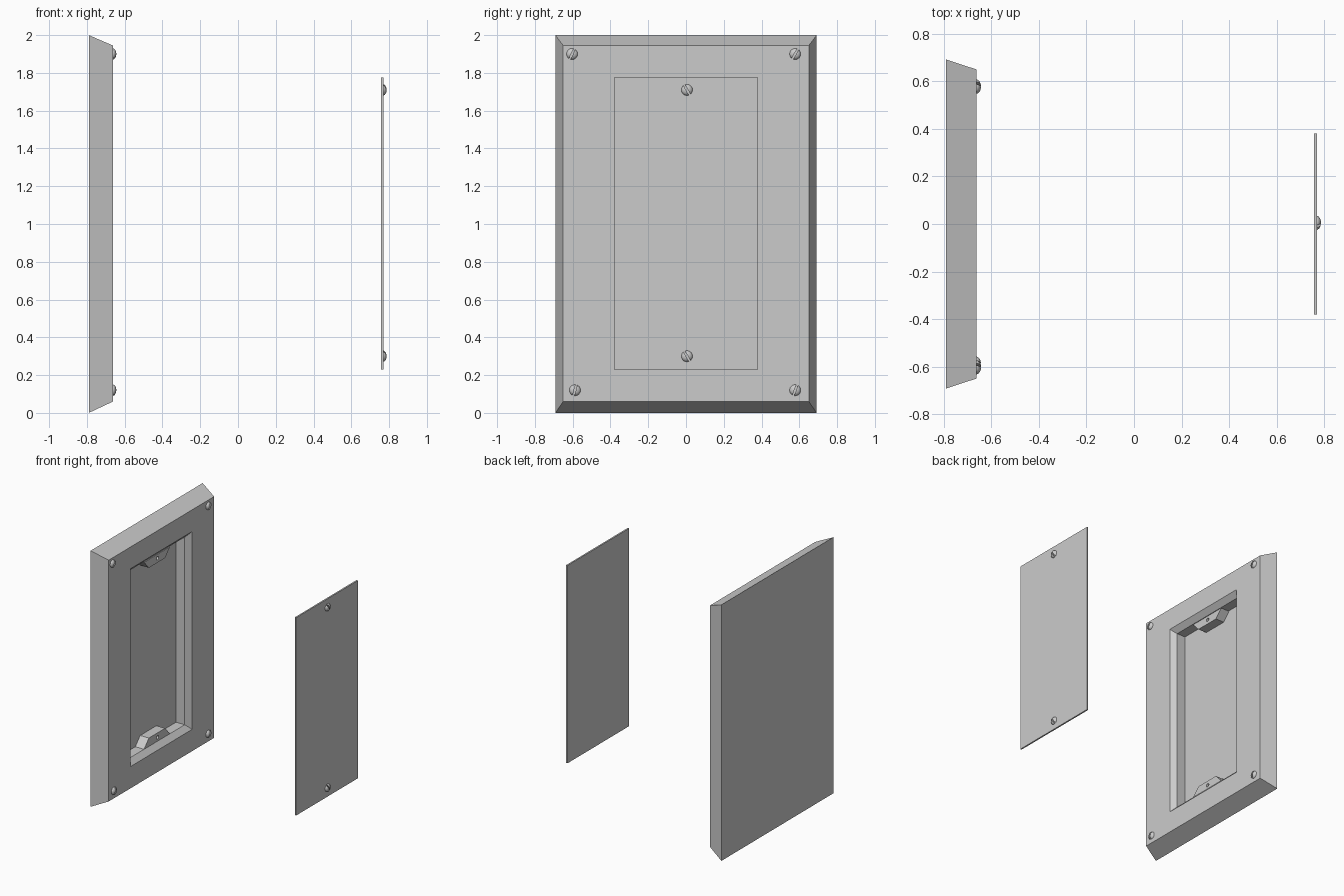
import bpy, bmesh, math
from mathutils import Matrix, Vector

if "Cube" in bpy.data.objects:
    bpy.data.objects.remove(bpy.data.objects["Cube"])

MID = 1.0   # mid-height of the frame


def finish(name, bm, smooth=False):
    bmesh.ops.recalc_face_normals(bm, faces=bm.faces)
    me = bpy.data.meshes.new(name)
    bm.to_mesh(me)
    bm.free()
    ob = bpy.data.objects.new(name, me)
    bpy.context.collection.objects.link(ob)
    if smooth:
        bpy.ops.object.select_all(action='DESELECT')
        ob.select_set(True)
        bpy.context.view_layer.objects.active = ob
        bpy.ops.object.shade_smooth_by_angle(angle=math.radians(35))
    return ob


def ring_solid(name, rings):
    """Loft rectangular rings (x, half_y, z0, z1), capping both ends."""
    bm = bmesh.new()
    loops = [[bm.verts.new((x, sy * hy, z)) for sy, z in
              ((-1, z0), (1, z0), (1, z1), (-1, z1))] for x, hy, z0, z1 in rings]
    for a, b in zip(loops, loops[1:]):
        for i in range(4):
            j = (i + 1) % 4
            bm.faces.new((a[i], a[j], b[j], b[i]))
    bm.faces.new(loops[0])
    bm.faces.new(loops[-1])
    return finish(name, bm)


def screw(name, x, y, z, angle):
    """Domed head made of two halves either side of a slot."""
    r, h, slot = 0.03, 0.02, 0.005
    bm = bmesh.new()
    for s in (-1, 1):
        part = bmesh.new()
        bmesh.ops.create_uvsphere(part, u_segments=24, v_segments=12, radius=1,
                                  matrix=Matrix.Diagonal((r, r, h, 1)))
        for co, no in (((0, 0, 0), (0, 0, -1)), ((s * slot, 0, 0), (-s, 0, 0))):
            geom = part.verts[:] + part.edges[:] + part.faces[:]
            cut = bmesh.ops.bisect_plane(part, geom=geom, plane_co=Vector(co),
                                         plane_no=Vector(no), clear_outer=True)
            edges = [e for e in cut['geom_cut'] if isinstance(e, bmesh.types.BMEdge)]
            bmesh.ops.holes_fill(part, edges=edges, sides=0)
        tmp = bpy.data.meshes.new("tmp")
        part.to_mesh(tmp)
        part.free()
        bm.from_mesh(tmp)
        bpy.data.meshes.remove(tmp)
    # slot runs along local y; turn it, then point the dome to +x
    face_x = Matrix(((0, 0, 1), (1, 0, 0), (0, 1, 0))).to_4x4()
    turn = Matrix.Rotation(math.radians(angle), 4, 'Z')
    bm.transform(Matrix.Translation((x, y, z)) @ face_x @ turn)
    return finish(name, bm, smooth=True)


def tab(name, z_sign):
    """Trapezoid mounting tab with a drilled screw hole."""
    bm = bmesh.new()
    prof = [(-0.16, 0.73), (0.16, 0.73), (0.10, 0.665), (-0.10, 0.665)]
    f = bm.faces.new([bm.verts.new((-0.775, y, MID + z_sign * d)) for y, d in prof])
    ext = bmesh.ops.extrude_face_region(bm, geom=[f])
    bmesh.ops.translate(bm, vec=(0.075, 0, 0),
                        verts=[v for v in ext['geom'] if isinstance(v, bmesh.types.BMVert)])
    ob = finish(name, bm)
    bm = bmesh.new()
    m = (Matrix.Translation((-0.70, 0.005, MID + z_sign * 0.70))
         @ Matrix.Rotation(math.pi / 2, 4, 'Y'))
    bmesh.ops.create_cone(bm, cap_ends=True, segments=16, radius1=0.014,
                          radius2=0.014, depth=0.1, matrix=m)
    cutter = finish(name + "_hole_cutter", bm)
    cutter.hide_render = True
    cutter.hide_set(True)
    mod = ob.modifiers.new("hole", 'BOOLEAN')
    mod.operation = 'DIFFERENCE'
    mod.object = cutter


# frame: sloped sides, chamfered opening, recessed pocket
ring_solid("frame", [(-0.79, 0.692, 0.0, 2.0),
                     (-0.662, 0.65, 0.06, 1.945),
                     (-0.662, 0.38, 0.23, 1.775),
                     (-0.70, 0.342, 0.27, 1.735),
                     (-0.775, 0.342, 0.27, 1.735)])

# tabs inside the pocket
tab("lower_tab", -1)
tab("upper_tab", 1)

# removed cover plate
ring_solid("cover_plate", [(0.757, 0.38, 0.23, 1.775), (0.769, 0.38, 0.23, 1.775)])

# frame corner screws
for i, (y, z, a) in enumerate([(-0.603, 1.90, -25), (0.578, 1.90, -30),
                               (-0.588, 0.12, -15), (0.578, 0.12, -20)]):
    screw(f"frame_screw_{i + 1}", -0.664, y, z, a)

# cover plate screws
for i, z in enumerate((0.30, 1.71)):
    screw(f"cover_screw_{i + 1}", 0.767, 0.005, z, 30)
